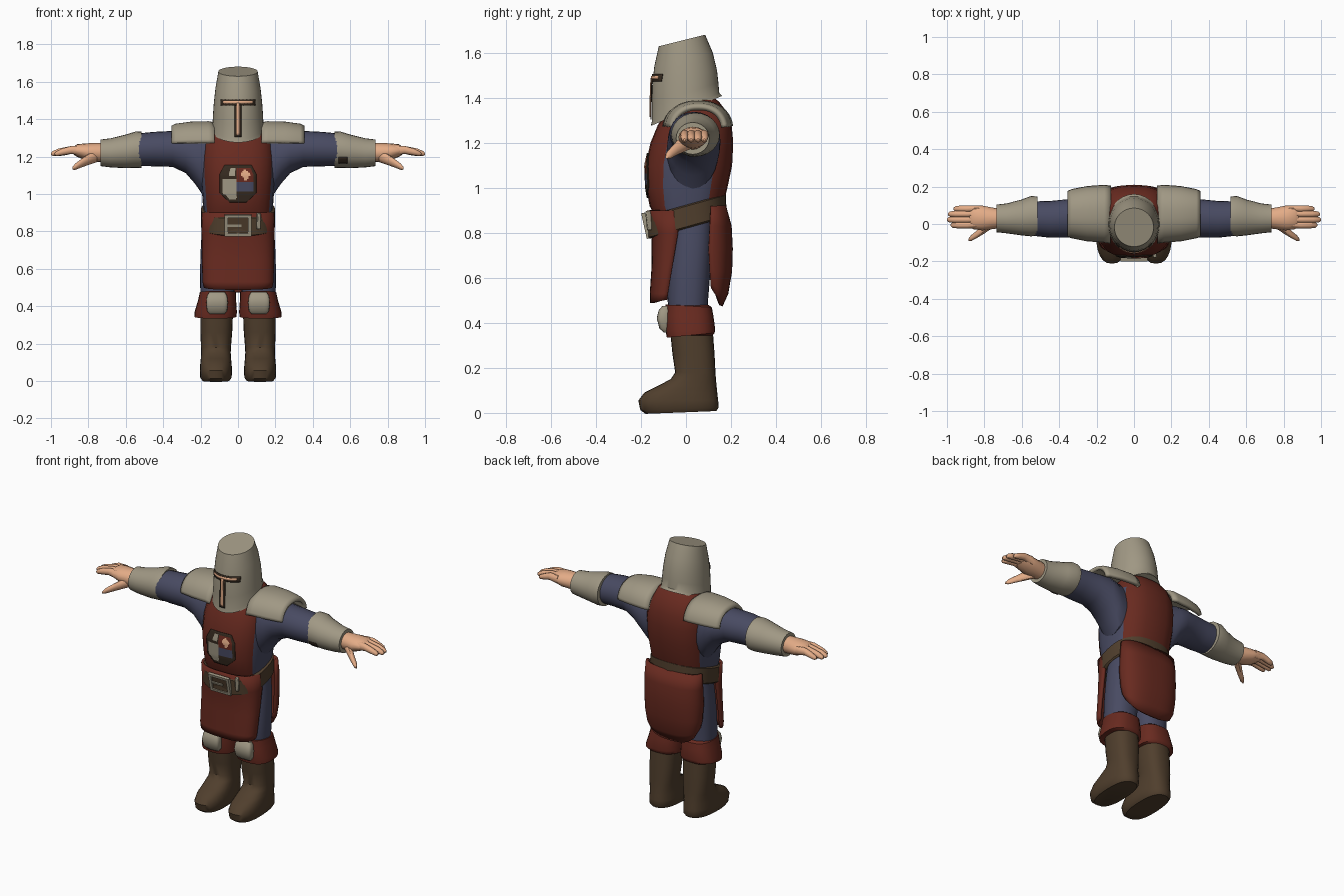
import bpy, bmesh, math
from mathutils import Vector
from mathutils.bvhtree import BVHTree


def material(name, rgb):
    m = bpy.data.materials.new(name)
    m.diffuse_color = (*rgb, 1)
    return m


RED = material("red cloth", (.138, .023, .014))
STEEL = material("steel", (.352, .314, .231))
BLUE = material("blue cloth", (.065, .069, .122))
BROWN = material("brown leather", (.080, .049, .026))
SKIN = material("skin", (.775, .413, .242))
DARK = material("dark trim", (.036, .023, .014))


def finish(name, bm, mats, mirror=False, angle=40, solid=0, bevel=0):
    bmesh.ops.recalc_face_normals(bm, faces=bm.faces)
    me = bpy.data.meshes.new(name)
    bm.to_mesh(me)
    bm.free()
    ob = bpy.data.objects.new(name, me)
    bpy.context.collection.objects.link(ob)
    for m in mats:
        me.materials.append(m)
    bpy.ops.object.select_all(action='DESELECT')
    ob.select_set(True)
    bpy.context.view_layer.objects.active = ob
    bpy.ops.object.shade_smooth_by_angle(angle=math.radians(angle))
    if solid:
        md = ob.modifiers.new("thickness", 'SOLIDIFY')
        md.thickness, md.offset = solid, 0
    if bevel:
        md = ob.modifiers.new("bevel", 'BEVEL')
        md.width, md.segments = bevel, 2
    if mirror:
        md = ob.modifiers.new("mirror", 'MIRROR')
        md.use_mirror_merge = False
    return ob


def loft(name, rings, mats, axis='z', p=2.0, n=24, arc=None, rule=None, **kw):
    """Skin of rings (position, centre u, radius u, centre v, radius v, tilt)."""
    bm = bmesh.new()
    rows = []
    count = n + 1 if arc else n
    a0, a1 = arc or (0, 360)
    for pos, cu, ru, cv, rv, *tilt in rings:
        k = tilt[0] if tilt else 0
        row = []
        for j in range(count):
            t = math.radians(a0 + (a1 - a0) * j / n)
            c = math.copysign(abs(math.cos(t)) ** (2 / p), math.cos(t))
            s = math.copysign(abs(math.sin(t)) ** (2 / p), math.sin(t))
            u, v, w = cu + ru * c, cv + rv * s, pos + k * rv * s
            row.append(bm.verts.new((u, v, w) if axis == 'z' else (w, u, v)))
        rows.append(row)
    for i in range(len(rows) - 1):
        for j in range(n):
            q = (j + 1) % count
            f = bm.faces.new((rows[i][j], rows[i][q], rows[i + 1][q], rows[i + 1][j]))
            if rule:
                f.material_index = rule(i, math.radians(a0 + (a1 - a0) * (j + .5) / n))
    if not arc:
        bm.faces.new(rows[0]).material_index = rule(0, 0) if rule else 0
        bm.faces.new(rows[-1])
    return finish(name, bm, mats, **kw)


def boxes(name, items, mat, loc=(0, 0, 0), rot=(0, 0, 0), **kw):
    bm = bmesh.new()
    for c, s in items:
        for v in bmesh.ops.create_cube(bm, size=1)['verts']:
            v.co = Vector(a * b + d for a, b, d in zip(v.co, s, c))
    ob = finish(name, bm, [mat], **kw)
    ob.location, ob.rotation_euler = loc, rot
    return ob


def decal(name, target, z0, z1, width, mats, rule=None, lift=.004, nx=14, nz=14, cx=0):
    """Thin plate draped on the front of target; width(v) is its half width."""
    tree = BVHTree.FromPolygons([v.co for v in target.data.vertices],
                                [q.vertices for q in target.data.polygons])
    bm = bmesh.new()
    g = []
    for i in range(nz + 1):
        v = i / nz
        row = []
        for j in range(nx + 1):
            x, z = cx + (2 * j / nx - 1) * width(v), z0 + (z1 - z0) * v
            hit = tree.ray_cast(Vector((x, -1, z)), Vector((0, 1, 0)))[0]
            row.append(bm.verts.new((x, (hit.y if hit else 0) - lift, z)))
        g.append(row)
    for i in range(nz):
        for j in range(nx):
            f = bm.faces.new((g[i][j], g[i][j + 1], g[i + 1][j + 1], g[i + 1][j]))
            if rule:
                f.material_index = rule(2 * (j + .5) / nx - 1, (i + .5) / nz)
    return finish(name, bm, mats, solid=.004)


def yz(z, hw, front, back, tilt=0, cx=0):
    return (z, cx, hw, (front + back) / 2, (back - front) / 2, tilt)


# Torso: red tabard front and back, blue sides
torso = loft("torso", [
    yz(.70, .175, -.07, .12), yz(.86, .18, -.13, .14), yz(.92, .186, -.162, .165),
    yz(1.0, .192, -.176, .184), yz(1.1, .20, -.18, .205), yz(1.2, .20, -.158, .21),
    yz(1.28, .19, -.125, .203), yz(1.34, .165, -.085, .18), yz(1.385, .13, -.04, .145),
    yz(1.41, .08, 0, .11)], [RED, BLUE], p=2.6,
    rule=lambda i, t: int(i < 1 or (i < 6 and abs(math.sin(t)) < .5)))

# Skirt panels of the tabard
loft("tabard_front", [
    (.90, 0, .186, -.03, -.135), (.80, 0, .187, -.035, -.11), (.65, 0, .185, -.06, -.085),
    (.53, 0, .182, -.08, -.073), (.505, 0, .176, -.083, -.07, .25)],
    [RED], p=2.8, arc=(0, 180), solid=.016)
loft("tabard_back", [
    (.92, 0, .183, .11, .06), (.83, 0, .187, .105, .09), (.73, 0, .188, .10, .10),
    (.63, 0, .182, .105, .092), (.58, 0, .172, .11, .07, -.7), (.56, 0, .155, .115, .04, -2.1)],
    [RED], p=2.6, arc=(0, 180), solid=.016)

# Belt, buckle and strap keeper
loft("belt", [
    (.822, 0, .19, .008, .166, .28), (.828, 0, .198, .004, .177, .28),
    (.918, 0, .198, .0, .177, .28), (.924, 0, .19, 0, .17, .28)], [BROWN], p=2.5, n=32)
boxes("buckle", [((-.062, 0, 0), (.018, .018, .115)), ((.062, 0, 0), (.018, .018, .115)),
                 ((0, 0, .05), (.125, .018, .016)), ((0, 0, -.05), (.125, .018, .016)),
                 ((-.02, -.002, 0), (.08, .01, .012))],
      STEEL, (0, -.178, .832), (.22, 0, 0))
boxes("strap_keeper", [((0, 0, 0), (.02, .022, .085))], STEEL, (.11, -.165, .855), (.1, 0, .3), bevel=.004)
boxes("belt_plate", [((0, 0, 0), (.11, .012, .09))], BROWN, (0, -.172, .832), (.22, 0, 0))

# Painted crest on the chest
def crest(u, v):
    if abs(u) > .84 or v < .1 or v > .92:
        return 0
    if u < -.05:
        return 1 if (v < .62 and abs(u + .45) < .42 - .3 * abs(v - .45)) or (v > .72 and -.5 < u < -.2) else 0
    if abs(u - .42) * .6 + abs(v - .74) < .17:
        return 2
    return 3 if .28 < v < .55 else 4 if v > .55 else 0


decal("crest", torso, .955, 1.155,
      lambda v: .098 * min(1, .45 + 2.2 * v) * (1 if v < .75 else 1 - 1.1 * (v - .75)),
      [DARK, STEEL, SKIN, BLUE, RED], crest, nx=24, nz=24)

# Neck and great helm
loft("neck", [yz(1.34, .085, -.03, .125), yz(1.43, .08, -.05, .10)], [SKIN])
helmet = loft("helmet", [
    (1.342, 0, .13, .002, .145, .42), (1.342, 0, .141, .002, .158, .42),
    (1.358, 0, .137, -.002, .150, .42), (1.42, 0, .134, -.004, .148, .32),
    (1.49, 0, .129, -.006, .144, .22), (1.57, 0, .12, -.011, .130, .24),
    (1.655, 0, .105, -.018, .103, .25)], [STEEL], n=40, angle=35)
decal("visor_slot", helmet, 1.472, 1.506, lambda v: .093, [DARK], nx=20, nz=3)
decal("visor_slit", helmet, 1.305, 1.476, lambda v: .018, [DARK], nx=2)
decal("eye_opening", helmet, 1.484, 1.497, lambda v: .08, [SKIN], lift=.008, nx=20, nz=2)
decal("face_opening", helmet, 1.315, 1.486, lambda v: .007, [SKIN], lift=.008, nx=2)

# Sleeves, forearm guards and shoulder plates
loft("sleeve", [
    (.10, .03, .10, 1.17, .17), (.19, .03, .115, 1.165, .168), (.23, .035, .118, 1.195, .14),
    (.28, .037, .115, 1.225, .113), (.35, .03, .103, 1.241, .096), (.45, .025, .098, 1.24, .092),
    (.57, .03, .09, 1.235, .085)], [BLUE], axis='x', mirror=True)
guard = loft("forearm_guard", [
    (.515, .04, .085, 1.235, .08), (.515, .042, .105, 1.237, .097), (.55, .042, .108, 1.236, .097),
    (.60, .035, .096, 1.228, .09), (.68, .03, .08, 1.22, .078), (.735, .03, .074, 1.22, .071),
    (.735, .03, .055, 1.22, .055)], [STEEL], axis='x', mirror=True)
decal("elbow_patch", guard, 1.165, 1.197, lambda v: .024, [DARK], nx=4, nz=4, cx=.562)
loft("shoulder_plate", [
    (.125, .05, .145, 1.25, .122), (.16, .055, .145, 1.25, .128), (.25, .055, .138, 1.25, .126),
    (.33, .055, .122, 1.25, .115), (.352, .055, .112, 1.25, .105)],
    [STEEL], axis='x', p=2.3, arc=(8, 172), solid=.022, mirror=True)

# Hands: palm, four fingers and thumb
loft("palm", [
    (.70, .03, .05, 1.22, .052), (.76, .03, .058, 1.222, .05), (.81, .032, .066, 1.225, .046),
    (.86, .036, .064, 1.232, .034), (.88, .038, .055, 1.232, .02)],
    [SKIN], axis='x', n=16, mirror=True)
for k, (y, tip) in enumerate([(-.006, .98), (.023, 1.0), (.053, .995), (.081, .965)]):
    loft(f"finger_{k + 1}", [
        (.83, y, .018, 1.23, .028), (.89, y, .019, 1.236, .022), (tip - .04, y, .018, 1.225, .019),
        (tip - .01, y, .014, 1.216, .014), (tip, y, .005, 1.214, .005)],
        [SKIN], axis='x', n=10, mirror=True)
loft("thumb", [
    (.755, .01, .03, 1.205, .035), (.80, -.025, .026, 1.185, .03), (.84, -.055, .02, 1.163, .022),
    (.87, -.075, .016, 1.146, .017), (.885, -.085, .006, 1.137, .007)],
    [SKIN], axis='x', n=12, mirror=True)

# Legs, knee cuffs, knee plates and boots
loft("trouser_leg", [
    yz(.40, .085, -.07, .10, 0, .112), yz(.50, .092, -.082, .098, 0, .11),
    yz(.62, .098, -.078, .108, 0, .104), yz(.74, .10, -.068, .115, 0, .098),
    yz(.86, .09, -.06, .12, 0, .095)], [BLUE], p=2.3, mirror=True)
loft("knee_cuff", [
    yz(.345, .098, -.07, .118, 0, .118), yz(.345, .113, -.085, .127, .1, .121),
    yz(.37, .113, -.092, .13, 0, .119), yz(.43, .102, -.092, .122, 0, .112),
    yz(.475, .096, -.09, .115, -.06, .108), yz(.48, .085, -.07, .10, 0, .108)],
    [RED], p=2.5, mirror=True)
loft("knee_plate", [
    yz(.358, .04, -.10, -.07, 0, .112), yz(.375, .054, -.118, -.07, 0, .112),
    yz(.42, .058, -.13, -.07, 0, .112), yz(.455, .054, -.122, -.07, 0, .112),
    yz(.475, .042, -.105, -.07, 0, .112)], [STEEL], p=4, mirror=True)
loft("boot", [
    yz(.002, .072, -.18, .135, .04, .118), yz(.018, .084, -.203, .145, .03, .118),
    yz(.055, .086, -.212, .143, 0, .118), yz(.09, .084, -.185, .139, 0, .118),
    yz(.12, .081, -.125, .136, 0, .118), yz(.15, .079, -.068, .133, 0, .118),
    yz(.18, .08, -.048, .131, 0, .118), yz(.26, .085, -.06, .127, 0, .116),
    yz(.38, .088, -.072, .118, 0, .114)], [BROWN], p=2.5, mirror=True)
